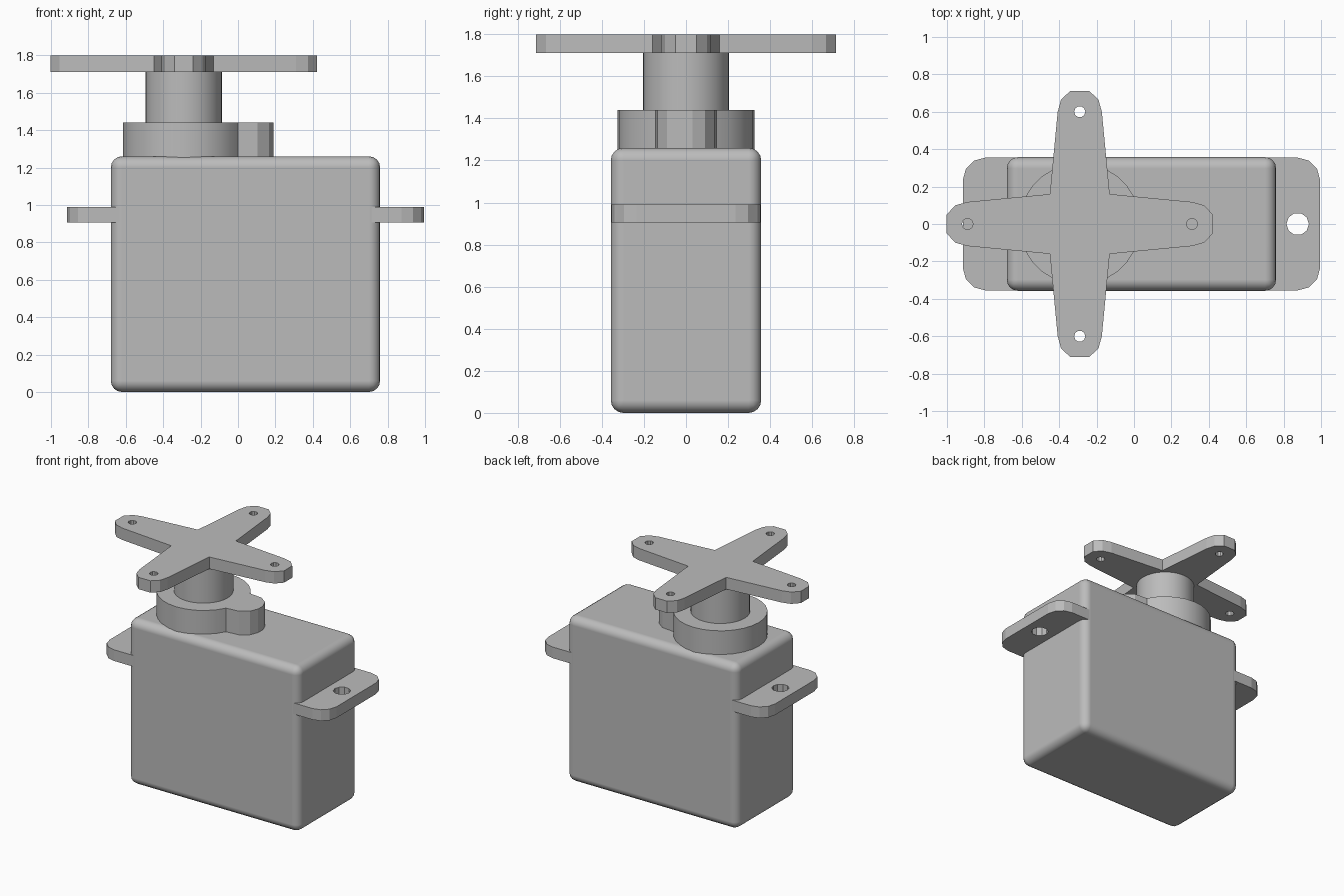
import bpy, bmesh
from math import cos, sin, pi, radians
from mathutils import Matrix

if "Cube" in bpy.data.objects:
    bpy.data.objects.remove(bpy.data.objects["Cube"], do_unlink=True)

grey = bpy.data.materials.new("plain grey")
grey.use_nodes = True
colour = (0.5, 0.5, 0.5, 1)
grey.diffuse_color = colour
grey.node_tree.nodes["Principled BSDF"].inputs["Base Color"].default_value = colour

AXIS = -0.29    # x of the output shaft
MID = 0.04      # x of the case centre


def arc(cx, cy, r, start, end, n):
    """Points along an arc, angles in degrees, both ends included."""
    angles = [radians(start + (end - start) * i / n) for i in range(n + 1)]
    return [(cx + r * cos(a), cy + r * sin(a)) for a in angles]


def circle(cx, cy, r, n):
    return arc(cx, cy, r, 0, 360, n)[:-1]


def finish(name, bm, angle=25):
    bmesh.ops.recalc_face_normals(bm, faces=bm.faces)
    mesh = bpy.data.meshes.new(name)
    bm.to_mesh(mesh)
    bm.free()
    mesh.materials.append(grey)
    obj = bpy.data.objects.new(name, mesh)
    bpy.context.collection.objects.link(obj)
    bpy.ops.object.select_all(action='DESELECT')
    obj.select_set(True)
    bpy.context.view_layer.objects.active = obj
    bpy.ops.object.shade_smooth_by_angle(angle=radians(angle))
    return obj


def plate(name, outline, z0, z1, holes=(), angle=25):
    """Extrude an outline, with through holes, from z0 up to z1."""
    bm = bmesh.new()
    edges = []
    for loop in [outline, *holes]:
        vs = [bm.verts.new((x, y, z0)) for x, y in loop]
        edges += [bm.edges.new((vs[i - 1], vs[i])) for i in range(len(vs))]
    bmesh.ops.triangle_fill(bm, edges=edges, use_beauty=True, normal=(0, 0, 1))
    new = bmesh.ops.extrude_face_region(bm, geom=bm.faces[:], use_keep_orig=True)
    top = [g for g in new["geom"] if isinstance(g, bmesh.types.BMVert)]
    bmesh.ops.translate(bm, verts=top, vec=(0, 0, z1 - z0))
    return finish(name, bm, angle)


# Rounded case
bm = bmesh.new()
bmesh.ops.create_cube(bm, size=1, matrix=Matrix.Translation((MID, 0, 0.63))
                      @ Matrix.Diagonal((1.44, 0.715, 1.26, 1)))
case = finish("case", bm, 60)
bevel = case.modifiers.new("rounded edges", 'BEVEL')
bevel.width = 0.06
bevel.segments = 4
bevel.harden_normals = True

# Mounting flange with a screw hole at each end
flange = []
for quarter, (sx, sy) in enumerate([(1, 1), (-1, 1), (-1, -1), (1, -1)]):
    flange += arc(MID + sx * 0.835, sy * 0.235, 0.12,
                  90 * quarter, 90 * quarter + 90, 3)
plate("mounting_flange", flange, 0.905, 0.99,
      [circle(MID + s * 0.835, 0, 0.06, 10) for s in (-1, 1)], 10)

# Gear housing: round drum with a small lobe
lobe = [(0.104, -0.135), (0.165, -0.09), (0.19, -0.03),
        (0.19, 0.03), (0.165, 0.09), (0.104, 0.135)]
plate("gear_housing", arc(AXIS, 0, 0.325, 26.6, 333.4, 24) + lobe, 1.24, 1.44, angle=20)

# Output shaft
plate("output_shaft", circle(AXIS, 0, 0.205, 32), 1.43, 1.715)

# Four-armed horn: one arm outline turned about the shaft
arm = [(0.16, -0.16), (0.6, -0.118), (0.665, -0.1), (0.712, -0.05),
       (0.712, 0.05), (0.665, 0.1), (0.6, 0.118)]
horn, horn_holes = [], []
for k in range(4):
    c, s = cos(k * pi / 2), sin(k * pi / 2)
    horn += [(AXIS + x * c - y * s, x * s + y * c) for x, y in arm]
    horn_holes.append(circle(AXIS + 0.6 * c, 0.6 * s, 0.03, 10))
plate("horn", horn, 1.71, 1.80, horn_holes, 10)
